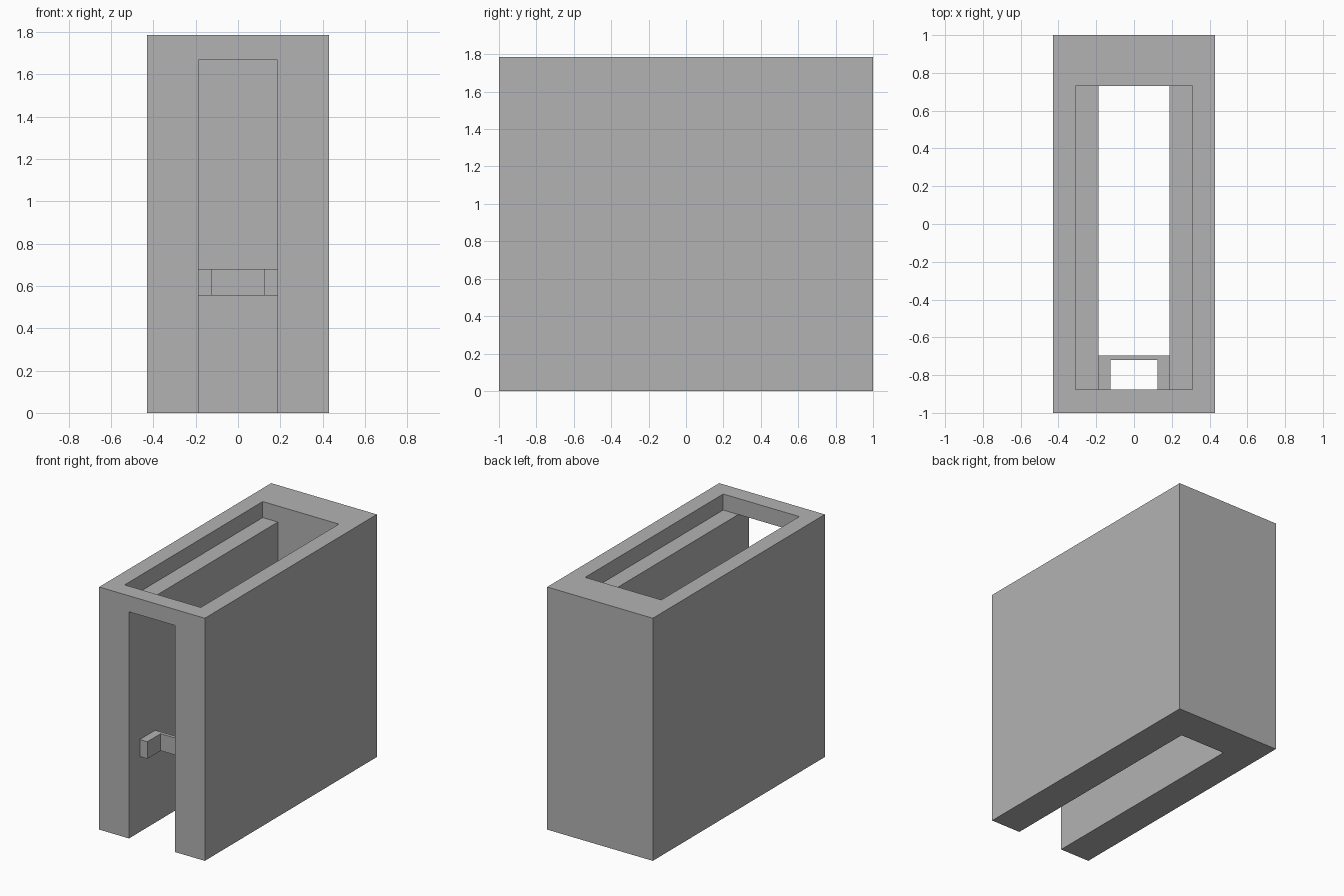
import bpy
import bmesh

cube = bpy.data.objects.get("Cube")
if cube:
    bpy.data.objects.remove(cube, do_unlink=True)

grey = bpy.data.materials.new("plain_grey")
grey.use_nodes = True
COLOUR = (0.448, 0.448, 0.448, 1)
grey.diffuse_color = COLOUR
grey.node_tree.nodes["Principled BSDF"].inputs["Base Color"].default_value = COLOUR

# Main dimensions
HALF_W, HALF_L, HEIGHT = 0.43, 1.0, 1.785
SLOT_W, RECESS_W = 0.187, 0.31
FRONT_LIP, BACK_WALL, LEDGE = -0.875, 0.73, 1.667


def finish(name, bm):
    """Clean the mesh and make a flat-shaded object from it."""
    bmesh.ops.remove_doubles(bm, verts=bm.verts, dist=0.0001)
    bmesh.ops.recalc_face_normals(bm, faces=bm.faces)
    mesh = bpy.data.meshes.new(name)
    bm.to_mesh(mesh)
    bm.free()
    mesh.materials.append(grey)
    obj = bpy.data.objects.new(name, mesh)
    bpy.context.collection.objects.link(obj)
    return obj


def blocks(name, cuts, is_solid):
    """Split a box at the cuts and skin only the solid blocks."""
    bm = bmesh.new()
    counts = [len(c) - 1 for c in cuts]

    def solid(cell):
        if any(i < 0 or i >= n for i, n in zip(cell, counts)):
            return False
        return is_solid(*[(c[i] + c[i + 1]) / 2 for c, i in zip(cuts, cell)])

    cells = [(i, j, k) for i in range(counts[0])
             for j in range(counts[1]) for k in range(counts[2])]
    for cell in filter(solid, cells):
        for axis in range(3):
            for side in (0, 1):
                beside = list(cell)
                beside[axis] += 2 * side - 1
                if solid(beside):
                    continue
                u, v = [a for a in range(3) if a != axis]
                corners = []
                for du, dv in ((0, 0), (1, 0), (1, 1), (0, 1)):
                    idx = list(cell)
                    idx[axis] += side
                    idx[u] += du
                    idx[v] += dv
                    corners.append(bm.verts.new([cuts[a][idx[a]] for a in range(3)]))
                bm.faces.new(corners)
    return finish(name, bm)


# Housing: front slot open below, wider recess in the top
def housing_solid(x, y, z):
    in_slot = abs(x) < SLOT_W and y < BACK_WALL and z < LEDGE
    in_recess = abs(x) < RECESS_W and FRONT_LIP < y < BACK_WALL and z > LEDGE
    return not (in_slot or in_recess)


blocks("housing",
       ([-HALF_W, -RECESS_W, -SLOT_W, SLOT_W, RECESS_W, HALF_W],
        [-HALF_L, FRONT_LIP, BACK_WALL, HALF_L],
        [0, LEDGE, HEIGHT]),
       housing_solid)

# Bracket: U-shaped crossbar with two forward arms, set inside the slot
ARM_IN, BAR_FRONT, BAR_BACK = 0.125, -0.72, -0.695
END = SLOT_W + 0.004
blocks("slot_bracket",
       ([-END, -ARM_IN, ARM_IN, END],
        [FRONT_LIP, BAR_FRONT, BAR_BACK],
        [0.555, 0.68]),
       lambda x, y, z: abs(x) > ARM_IN or y > BAR_FRONT)
